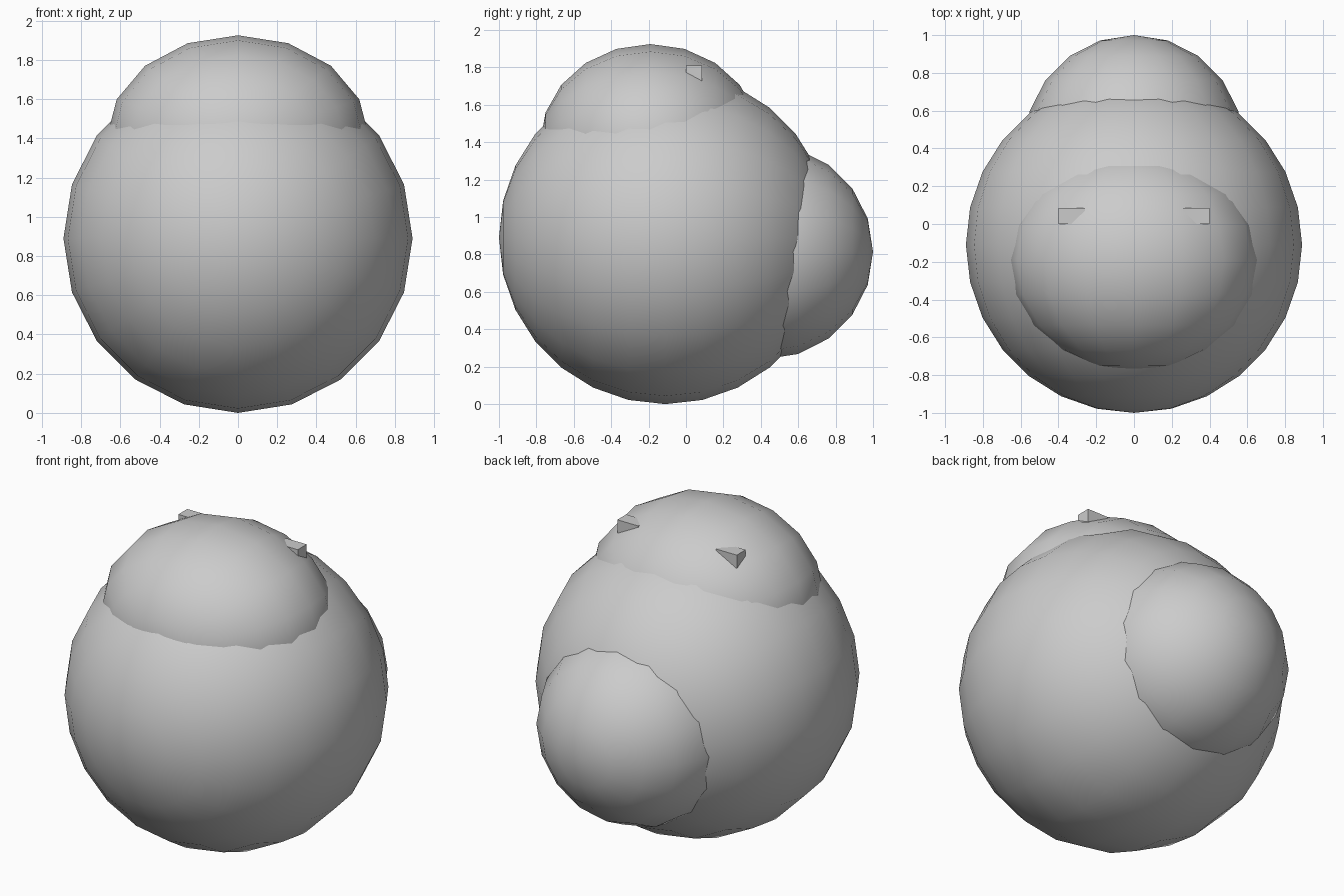
import bpy
import math

default = bpy.data.objects.get("Cube")
if default:
    bpy.data.objects.remove(default, do_unlink=True)

# One plain grey for everything
grey = bpy.data.materials.new("light_grey")
grey.use_nodes = True
colour = (0.6, 0.6, 0.6, 1)
grey.diffuse_color = colour
grey.node_tree.nodes["Principled BSDF"].inputs["Base Color"].default_value = colour


def ball(name, centre, radii, segments, rings):
    """Smooth low-poly ellipsoid whose poles point along the y axis."""
    bpy.ops.mesh.primitive_uv_sphere_add(segments=segments, ring_count=rings, radius=1)
    obj = bpy.context.object
    obj.name = name
    obj.rotation_euler.x = math.pi / 2
    bpy.ops.object.transform_apply(location=False, rotation=True, scale=False)
    obj.scale = radii
    bpy.ops.object.transform_apply(location=False, rotation=False, scale=True)
    obj.location = centre
    obj.data.materials.append(grey)
    bpy.ops.object.shade_smooth_by_angle(angle=math.radians(30))
    return obj


def box(name, centre, size):
    """Flat-faced block."""
    bpy.ops.mesh.primitive_cube_add(size=1, location=centre)
    obj = bpy.context.object
    obj.name = name
    obj.scale = size
    bpy.ops.object.transform_apply(location=False, rotation=False, scale=True)
    obj.data.materials.append(grey)
    return obj


# Large round body, cap-like head on top, round tail behind
ball("body", (0, -0.11, 0.89), (0.89, 0.89, 0.89), 20, 14)
ball("head", (0, -0.19, 1.395), (0.67, 0.59, 0.53), 16, 10)
ball("tail", (0, 0.42, 0.815), (0.58, 0.58, 0.575), 16, 10)

# Small ear blocks, only their outer back corners break the head surface
for side, sign in (("left", 1), ("right", -1)):
    box(side + "_ear", (sign * 0.33, 0.043, 1.745), (0.14, 0.085, 0.13))
